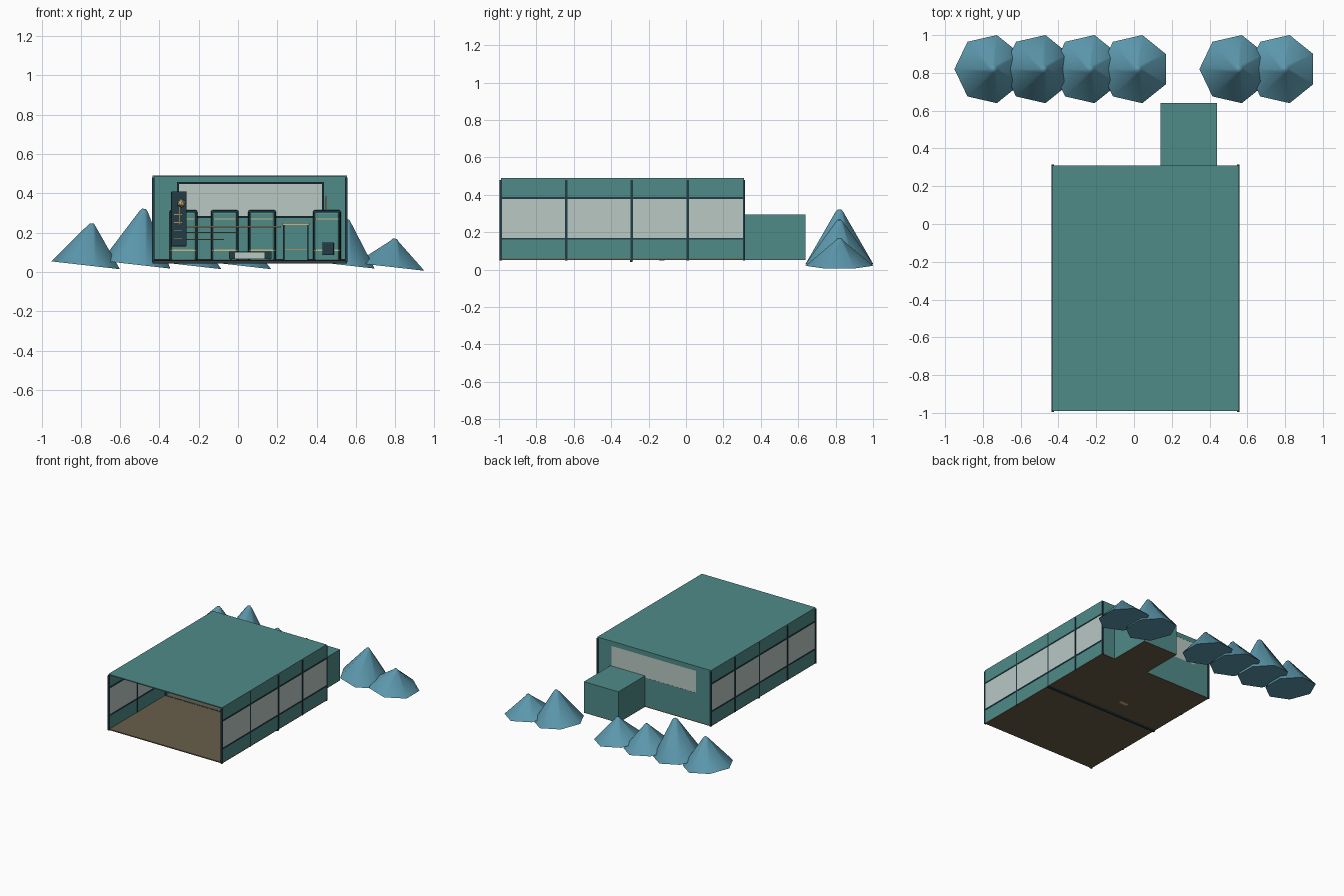
import bpy, bmesh, math
from mathutils import Vector

cube = bpy.data.objects.get("Cube")
if cube:
    bpy.data.objects.remove(cube, do_unlink=True)


def material(name, r, g, b):
    m = bpy.data.materials.new(name)
    m.use_nodes = True
    m.diffuse_color = (r, g, b, 1)
    node = next(n for n in m.node_tree.nodes if n.type == 'BSDF_PRINCIPLED')
    node.inputs["Base Color"].default_value = (r, g, b, 1)
    return m


teal = material("teal wall", .078, .26, .247)
pale = material("pale glass", .48, .58, .55)
dark = material("dark frame", .017, .045, .06)
brown = material("brown floor", .14, .11, .066)
blue = material("blue foliage", .105, .31, .41)
tan = material("tan wood", .42, .27, .12)
gold = material("pale gold", .62, .48, .22)


def finish(bm, name, mat):
    mesh = bpy.data.meshes.new(name)
    bm.to_mesh(mesh)
    bm.free()
    mesh.materials.append(mat)
    ob = bpy.data.objects.new(name, mesh)
    bpy.context.scene.collection.objects.link(ob)
    return ob


def box(name, mat, x, y, z, bevel=0):
    """Box from (low, high) ranges on each axis."""
    bm = bmesh.new()
    bmesh.ops.create_cube(bm, size=1)
    for v in bm.verts:
        v.co = Vector([lo + (c + .5) * (hi - lo) for c, (lo, hi) in zip(v.co, (x, y, z))])
    ob = finish(bm, name, mat)
    if bevel:
        mod = ob.modifiers.new("bevel", 'BEVEL')
        mod.width, mod.segments = bevel, 2
    return ob


# Building extents
L, R, F, B, Z, T = -.435, .555, -.99, .31, .055, .49
W = .008
SILL, HEAD = .165, .383

# Floor and roof
box("floor", brown, (L, R), (F, B), (Z - .004, Z + .004))
box("roof", teal, (L, R), (F, B), (T - W, T))
box("floor_rail", dark, (L, R), (-.3, -.285), (.042, .06))

# Side walls with window band and frame bars
for side, x0 in (("right", L), ("left", R - W)):
    x = (x0, x0 + W)
    wide = (x0 - .003, x0 + W + .003)
    box(side + "_lower_wall", teal, x, (F, B), (Z, SILL))
    box(side + "_window_band", pale, x, (F, B), (SILL, HEAD))
    box(side + "_upper_wall", teal, x, (F, B), (HEAD, T - W))
    for z in (SILL, HEAD):
        box(side + "_window_rail", dark, wide, (F, B), (z - .005, z + .005))
    for y in (F, -.64, -.29, .01, B):
        box(side + "_post", dark, wide, (y - .006, y + .006), (Z - .005, T - .01))

# Back wall with a wide window
y = (B - W, B)
wl, wr, wb, wt = -.305, .432, .28, .452
box("back_wall_lower", teal, (L, R), y, (Z, wb))
box("back_wall_upper", teal, (L, R), y, (wt, T - W))
box("back_wall_right", teal, (L, wl), y, (wb, wt))
box("back_wall_left", teal, (wr, R), y, (wb, wt))
box("back_window", pale, (wl, wr), (B - W, B - .001), (wb, wt))
yf = (B - .016, B - .006)
for z in (wb, wt):
    box("back_window_rail", dark, (wl - .005, wr + .005), yf, (z - .005, z + .005))
for x in (wl, wr):
    box("back_window_stile", dark, (x - .005, x + .005), yf, (wb, wt))
box("back_floor_trim", dark, (L, R), yf, (Z, Z + .01))

# Rear annex
box("annex", teal, (.14, .44), (B, .64), (Z, .295))
box("annex_floor", brown, (.14, .44), (B, .64), (Z - .004, Z + .001))

# Cabinets with rounded corners, dark backing and wooden strips
for x in (-.345, -.135, .055, .385):
    box("cabinet_backing", dark, (x - .003, x + .138), (.27, .29), (Z, .315), .01)
    box("cabinet", teal, (x + .004, x + .131), (.18, .275), (Z, .307), .012)
    for z in (.11, .27):
        box("cabinet_strip", gold, (x, x + .135), (.174, .181), (z - .003, z + .003))

# Shelves spanning between the cabinets
for z, x1 in ((.23, .22), (.2, 0), (.165, -.07)):
    box("shelf", tan, (-.3, x1), (.165, .2), (z - .003, z + .003))

# Door to the annex
box("door", teal, (.235, .355), (.285, .3), (Z, .24))
for x in (.23, .352):
    box("door_jamb", dark, (x, x + .008), (.28, .3), (Z, .245))
box("door_lintel", gold, (.225, .365), (.278, .3), (.24, .25))
box("door_rail", tan, (.24, .35), (.28, .288), (.112, .118))

# Bench with pale seat front
box("bench", dark, (-.045, .17), (-.17, -.09), (.065, .105))
box("bench_panel", pale, (-.015, .135), (-.175, -.168), (.065, .098))
for x in (-.04, .155):
    box("bench_leg", dark, (x, x + .01), (-.165, -.095), (Z, .07))
box("floor_plate", gold, (-.05, .02), (-.145, -.115), (.049, .052))

# Display board with a lamp in front
box("display_board", dark, (-.34, -.262), (.12, .14), (.13, .41), .004)
box("lamp_stem", gold, (-.3, -.293), (.1, .107), (.24, .34))
bm = bmesh.new()
bmesh.ops.create_icosphere(bm, subdivisions=1, radius=.023)
finish(bm, "lamp_globe", gold).location = (-.288, .1, .35)
for i in range(4):
    z = .17 + i * .04
    box("board_strip", tan, (-.325, -.285), (.115, .12), (z, z + .004))

# Small screen and wall ornament
box("screen", dark, (.43, .488), (.15, .172), (.085, .15), .004)
box("wall_ornament", tan, (.446, .453), (.29, .3), (.31, .385))

# Row of tilted seven-sided conical shrubs
TILT = math.radians(6.5)
for cx, base, top in ((-.767, .033, .25), (-.51, .036, .325), (-.25, .033, .215),
                      (.003, .033, .2), (.53, .036, .27), (.783, .025, .172)):
    h = top - base
    bm = bmesh.new()
    rings = []
    for r, z in ((.185, 0), (.022, h - .015), (.011, h - .002)):
        rings.append([bm.verts.new((r * math.cos(a), r * math.sin(a), z))
                      for a in (math.pi + math.tau * i / 7 for i in range(7))])
    for low, high in zip(rings, rings[1:]):
        for i in range(7):
            j = (i + 1) % 7
            bm.faces.new((low[i], low[j], high[j], high[i]))
    bm.faces.new(rings[0][::-1])
    bm.faces.new(rings[-1])
    shrub = finish(bm, "shrub", blue)
    shrub.location = (cx, .82, base)
    shrub.rotation_euler.y = TILT
    bpy.ops.object.select_all(action='DESELECT')
    shrub.select_set(True)
    bpy.context.view_layer.objects.active = shrub
    bpy.ops.object.shade_smooth_by_angle(angle=math.radians(60))
